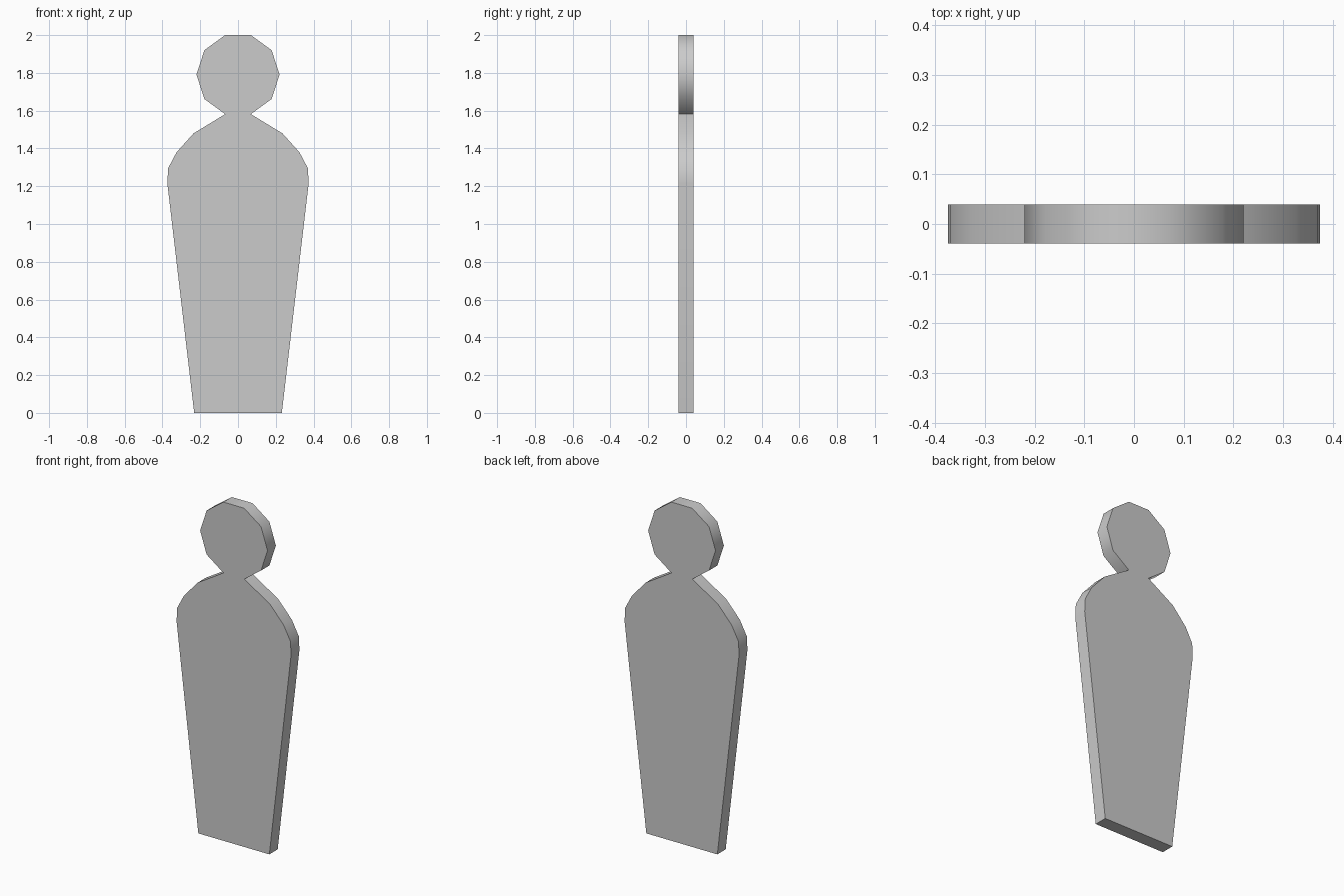
import bpy, bmesh
from math import sin, cos, radians

if "Cube" in bpy.data.objects:
    bpy.data.objects.remove(bpy.data.objects["Cube"])

HALF_DEPTH = 0.039

# Right half of the outline: base, tapering body, rounded shoulder
half = [(0.232, 0), (0.374, 1.215), (0.37, 1.295), (0.325, 1.38), (0.235, 1.48)]
# Ten-sided head; its lowest corners form the neck
half += [(0.22 * cos(radians(a)), 1.791 + 0.22 * sin(radians(a)))
         for a in range(-72, 73, 36)]
outline = half + [(-x, z) for x, z in reversed(half)]

# Extrude the flat silhouette into a board
bm = bmesh.new()
face = bm.faces.new([bm.verts.new((x, -HALF_DEPTH, z)) for x, z in outline])
result = bmesh.ops.extrude_face_region(bm, geom=[face], use_keep_orig=True)
verts = [v for v in result["geom"] if isinstance(v, bmesh.types.BMVert)]
bmesh.ops.translate(bm, verts=verts, vec=(0, 2 * HALF_DEPTH, 0))
bmesh.ops.recalc_face_normals(bm, faces=bm.faces)

mesh = bpy.data.meshes.new("figure_board")
bm.to_mesh(mesh)
bm.free()
board = bpy.data.objects.new("figure_board", mesh)
bpy.context.collection.objects.link(board)

# Smooth rim, crisp front and back edges
bpy.context.view_layer.objects.active = board
board.select_set(True)
bpy.ops.object.shade_smooth_by_angle(angle=radians(40))
